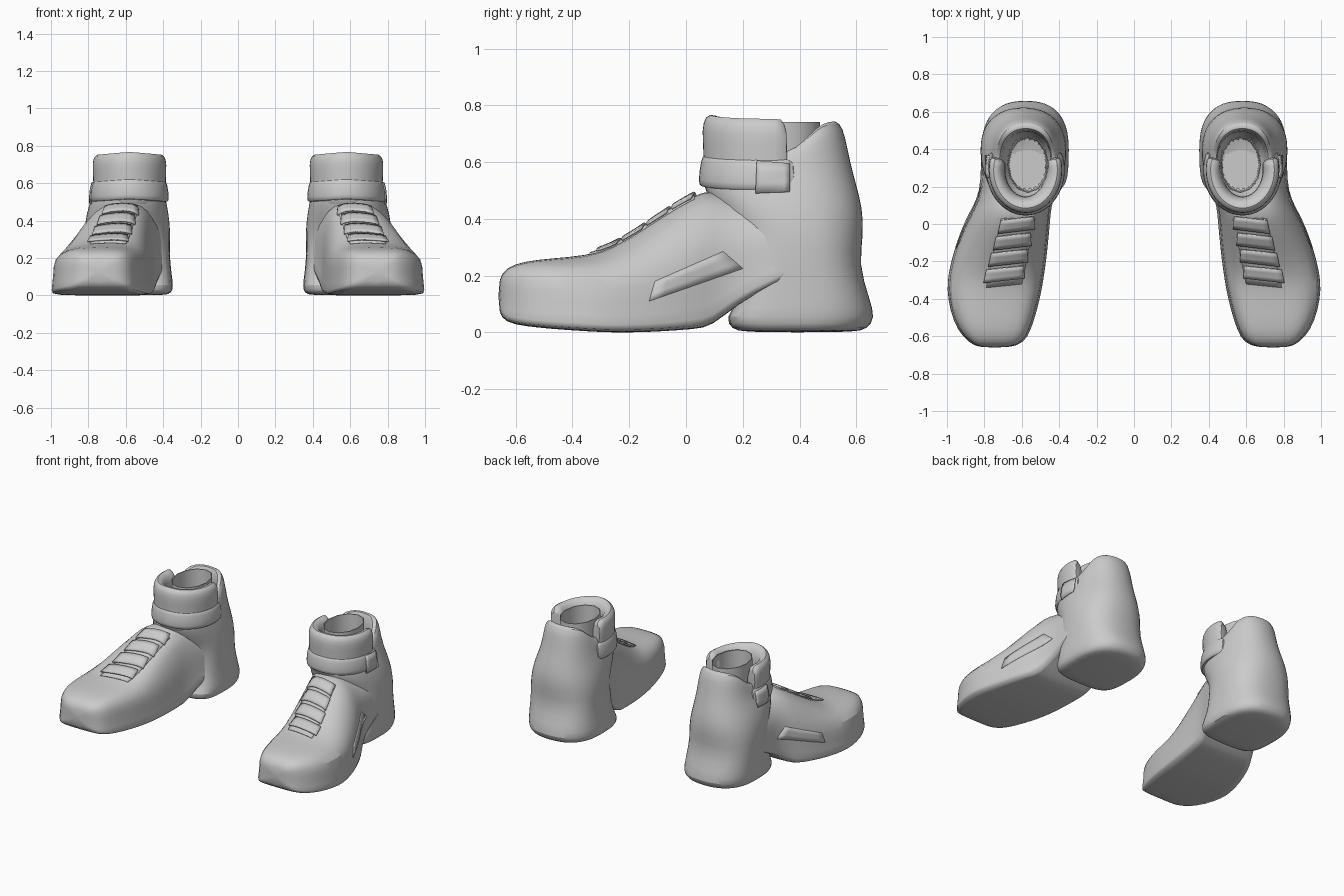
import bpy, bmesh, math
from mathutils import Vector
from mathutils.bvhtree import BVHTree

if "Cube" in bpy.data.objects:
    bpy.data.objects.remove(bpy.data.objects["Cube"])

grey = bpy.data.materials.new("light_grey")
grey.use_nodes = True
grey.diffuse_color = (0.6, 0.6, 0.6, 1)
grey.node_tree.nodes["Principled BSDF"].inputs["Base Color"].default_value = (0.6, 0.6, 0.6, 1)


def finish(name, rings, closed=True, caps=True, subdiv=1, thickness=0, angle=50):
    """Skin a list of point rings, then mirror the part to the other shoe."""
    bm = bmesh.new()
    rows = [[bm.verts.new(p) for p in ring] for ring in rings]
    n = len(rows[0])
    for a, b in zip(rows, rows[1:]):
        for i in range(n if closed else n - 1):
            j = (i + 1) % n
            bm.faces.new((a[i], a[j], b[j], b[i]))
    if caps:
        bm.faces.new(rows[0][::-1])
        bm.faces.new(rows[-1])
    bmesh.ops.recalc_face_normals(bm, faces=bm.faces)
    mesh = bpy.data.meshes.new(name)
    bm.to_mesh(mesh)
    bm.free()
    mesh.materials.append(grey)
    obj = bpy.data.objects.new(name, mesh)
    bpy.context.collection.objects.link(obj)
    if thickness:
        solid = obj.modifiers.new("thickness", "SOLIDIFY")
        solid.thickness = thickness
        solid.offset = 0
    if subdiv:
        smooth = obj.modifiers.new("smooth", "SUBSURF")
        smooth.levels = smooth.render_levels = subdiv
    mirror = obj.modifiers.new("other_shoe", "MIRROR")
    mirror.use_mirror_merge = False
    bpy.ops.object.select_all(action="DESELECT")
    obj.select_set(True)
    bpy.context.view_layer.objects.active = obj
    bpy.ops.object.shade_smooth_by_angle(angle=math.radians(angle))
    return obj


# Forefoot with sole: y, inner x, outer x, bottom, shoulder, top, instep inner x, instep outer x
SECTIONS = [
    (-.662, .66, .83, .07, .15, .185, .69, .80),
    (-.635, .585, .885, .035, .17, .23, .64, .84),
    (-.57, .55, .945, .022, .19, .252, .62, .86),
    (-.47, .518, .985, .012, .20, .262, .61, .86),
    (-.35, .49, 1.003, .004, .20, .272, .60, .83),
    (-.27, .478, .995, 0, .20, .297, .59, .81),
    (-.18, .465, .975, 0, .21, .35, .57, .79),
    (-.08, .455, .945, .004, .23, .42, .55, .76),
    (.03, .445, .90, .012, .27, .49, .53, .73),
    (.09, .44, .865, .02, .30, .505, .51, .71),
    (.18, .415, .825, .10, .33, .475, .48, .70),
    (.30, .373, .822, .16, .35, .455, .46, .72),
    (.42, .368, .815, .22, .35, .445, .46, .72),
    (.52, .42, .77, .26, .34, .42, .48, .70),
]


def forefoot_ring(y, xl, xr, zb, zs, zt, tl, tr):
    def side(x, t):
        inward = 1 if t > x else -1
        rise = zt - zs
        return [(x + inward * .004, y, zb), (x, y, zb + .016),
                (x + inward * .012, y, zb + .5 * (zs - zb)), (x + inward * .012, y, zs),
                (x + (t - x) * .5, y, zs + rise * .62), (t, y, zs + rise * .95)]
    left, right = side(xl, tl), side(xr, tr)
    return [((xl + xr) / 2, y, zb)] + left + [((tl + tr) / 2, y, zt)] + right[::-1]


forefoot = finish("forefoot", [forefoot_ring(*s) for s in SECTIONS])

# Heel block and ankle counter: z, inner x, outer x, front y, back y
LEVELS = [
    (0, .385, .775, .20, .60),
    (.012, .355, .80, .16, .64),
    (.05, .343, .815, .135, .67),
    (.12, .355, .815, .19, .648),
    (.24, .366, .82, .20, .61),
    (.34, .358, .825, .16, .628),
    (.44, .37, .812, .09, .624),
    (.52, .385, .785, .06, .602),
    (.60, .395, .765, .08, .58),
    (.69, .405, .755, .10, .562),
    (.735, .42, .74, .12, .545),
    (.745, .44, .72, .14, .51),
    (.70, .445, .705, .145, .49),
    (.47, .44, .70, .145, .50),
]
N = 24


def collar_height(y):
    t = min(1, max(0, (y - .35) / .15))
    return .63 + .115 * t * t * (3 - 2 * t)


def oval(x0, x1, y0, y1, z, count=N, back=1, front=1):
    """Rounded outline; a power below one squares off that half."""
    ring = []
    for i in range(count):
        a = math.tau * i / count
        c, s = math.cos(a), math.sin(a)
        power = back if s > 0 else front
        ring.append(((x0 + x1) / 2 + (x1 - x0) / 2 * math.copysign(abs(c) ** power, c),
                     (y0 + y1) / 2 + (y1 - y0) / 2 * math.copysign(abs(s) ** power, s), z))
    return ring


def heel_ring(z, *box):
    if z < .3:
        return oval(*box, z, back=.82, front=.5)
    ring = oval(*box, z, back=.88, front=.88)
    if z > .52:
        ring = [(x, y, .52 + (z - .52) * (collar_height(y) - .52) / .22) for x, y, z in ring]
    return ring


heel = finish("heel_counter", [heel_ring(*level) for level in LEVELS])

# Inner lining, a faceted cup with its own floor
finish("lining", [oval(.455 + t, .68 - t, .165 + t, .472 - t, z, 12)
                  for t, z in ((0, .45), (0, .742), (.006, .742), (.012, .50))], subdiv=0)


def wrap(name, profile, end, steps=16, drop=0):
    """Sweep a closed (offset, z) profile around the front of the ankle."""
    rings = []
    for k in range(steps + 1):
        a = math.radians(-end + 2 * end * k / steps)
        rings.append([(.58 + (.193 + o) * math.sin(a), .29 - (.228 + o) * math.cos(a),
                       z - drop * abs(math.sin(a))) for o, z in profile])
    return finish(name, rings)


# Padded front cuff and ankle strap
cuff = wrap("front_cuff", [(-.02, .47), (.006, .52), (0, .60), (.006, .68), (.006, .745),
                           (-.018, .775), (-.06, .76), (-.085, .70), (-.085, .58), (-.06, .47)],
            110, drop=.015)
strap = wrap("ankle_strap", [(.014, .515), (.022, .53), (.012, .61), (0, .63),
                             (-.02, .62), (-.02, .51)], 115, drop=.015)

bpy.context.view_layer.update()
deps = bpy.context.evaluated_depsgraph_get()
trees = [BVHTree.FromObject(o, deps) for o in (forefoot, heel, cuff, strap)]


def plate(name, corners, axis, thickness, lift, cols=6, rows=3):
    """Lay a thin panel on the shoe by casting four flat corners along an axis."""
    direction = Vector((-1, 0, 0)) if axis == "x" else Vector((0, 0, -1))
    a, b, c, d = [Vector(p) for p in corners]
    grid = []
    for r in range(rows + 1):
        line = []
        for k in range(cols + 1):
            p = a.lerp(b, k / cols).lerp(d.lerp(c, k / cols), r / rows)
            start = Vector((1.5, *p)) if axis == "x" else Vector((*p, 1.5))
            hits = [t.ray_cast(start, direction) for t in trees]
            near = min((h for h in hits if h[0]), key=lambda h: h[3])
            line.append(near[0] - direction * lift)
        grid.append(line)
    return finish(name, grid, closed=False, caps=False, subdiv=0, thickness=thickness, angle=40)


# Strap fastener and side wing of the sole
plate("strap_fastener", [(.245, .49), (.365, .495), (.365, .595), (.25, .605)], "x", .008, .003)
plate("side_wing", [(-.13, .11), (.20, .225), (.13, .285), (-.11, .18)], "x", .005, 0)

# Tongue panel and lace rungs up the instep
plate("tongue", [(.60, -.32), (.79, -.34), (.71, .03), (.53, .03)], "z", .008, .002, 6, 8)
for i in range(4):
    y = -.275 + .088 * i
    x0, x1 = .585 - .018 * i, .805 - .026 * i
    plate(f"lace_{i + 1}", [(x0, y - .015), (x1, y - .04), (x1 - .015, y + .03), (x0 + .005, y + .05)],
          "z", .009, .012)
